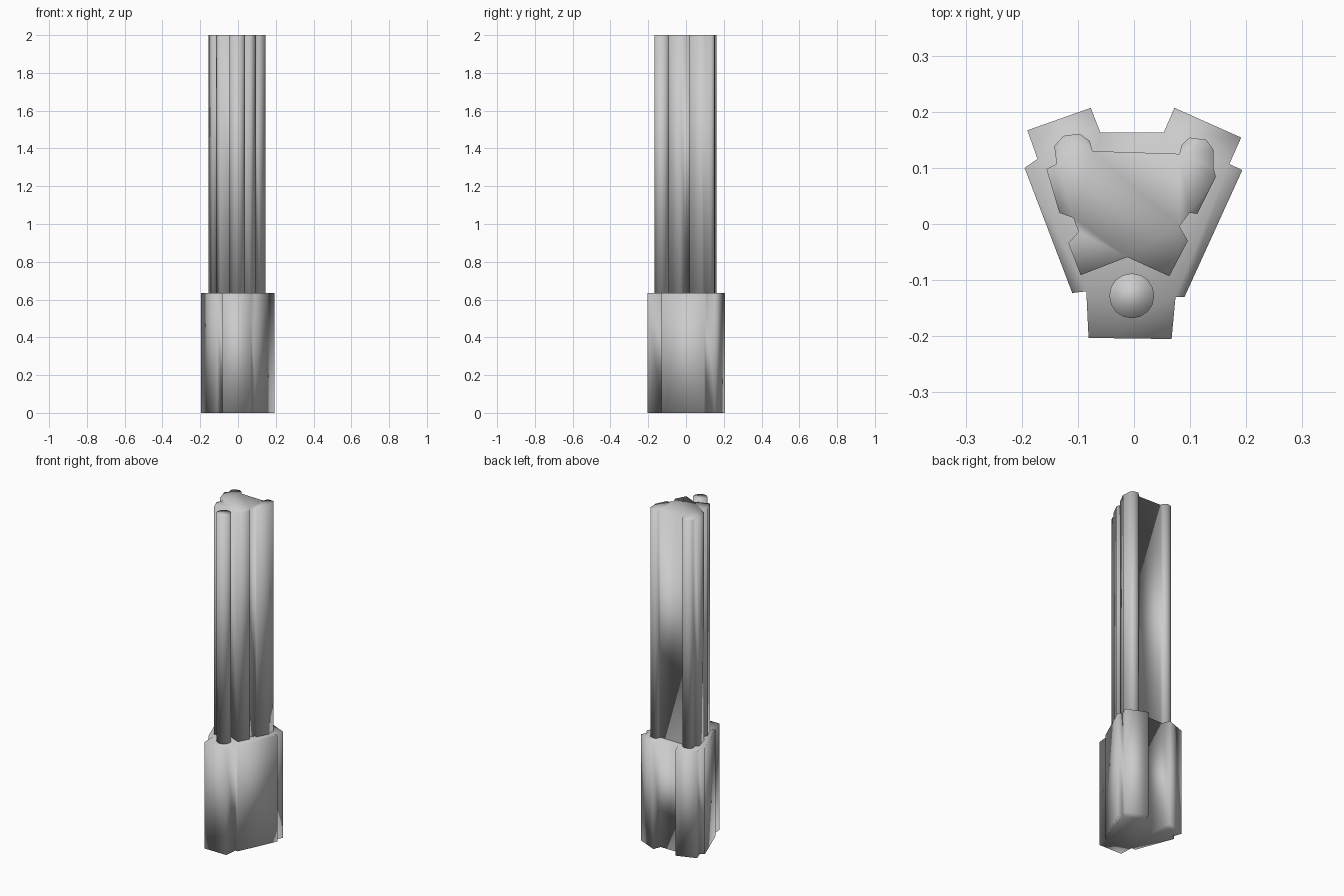
import bpy
import bmesh
import math
from mathutils import Vector

default_cube = bpy.data.objects.get("Cube")
if default_cube:
    bpy.data.objects.remove(default_cube, do_unlink=True)

# One plain grey for the whole model
grey = bpy.data.materials.new("plain_grey")
grey.use_nodes = True
colour = (0.6, 0.6, 0.6, 1)
grey.diffuse_color = colour
for node in grey.node_tree.nodes:
    if node.type == "BSDF_PRINCIPLED":
        node.inputs["Base Color"].default_value = colour


def extrude_profile(name, outline, bottom, top):
    """Make a smooth-shaded closed prism from a ground plan in thousandths."""
    builder = bmesh.new()
    corners = [builder.verts.new((x / 1000, y / 1000, bottom)) for x, y in outline]
    floor = builder.faces.new(corners)
    extruded = bmesh.ops.extrude_face_region(builder, geom=[floor], use_keep_orig=True)
    raised = [item for item in extruded["geom"] if isinstance(item, bmesh.types.BMVert)]
    bmesh.ops.translate(builder, verts=raised, vec=Vector((0, 0, top - bottom)))
    bmesh.ops.recalc_face_normals(builder, faces=builder.faces)
    caps = [face for face in builder.faces if len(face.verts) > 4]
    bmesh.ops.triangulate(builder, faces=caps)
    for face in builder.faces:
        face.smooth = True
    mesh = bpy.data.meshes.new(name)
    builder.to_mesh(mesh)
    builder.free()
    mesh.materials.append(grey)
    part = bpy.data.objects.new(name, mesh)
    bpy.context.collection.objects.link(part)
    return part


base_height = 0.635
full_height = 2

# Wide base: two rear wings, tapering sides and a square front block
base_plan = [
    (-190, 167), (-77, 207), (-60, 163), (53, 163), (72, 207), (191, 154),
    (170, 107), (193, 96), (90, -130), (74, -130), (67, -205), (-81, -203),
    (-85, -120), (-110, -123), (-195, 100), (-172, 116),
]
extrude_profile("base", base_plan, 0, base_height)

# Tall shaft: rounded rear ribs, notched sides and a V-shaped front groove
shaft_plan = [
    (-156, 98), (-138, 107), (-142, 139), (-126, 157), (-97, 161), (-79, 148),
    (-74, 130), (81, 125), (85, 141), (99, 154), (129, 150), (142, 132),
    (142, 98), (146, 84), (113, 18), (99, 20), (81, -4), (96, -30),
    (63, -93), (-12, -59), (-95, -91), (-117, -34), (-99, -14), (-108, 11),
    (-133, 20),
]
extrude_profile("shaft", shaft_plan, base_height, full_height)

# Round rod standing in front of the groove
sides = 16
rod_plan = []
for step in range(sides):
    angle = math.tau * step / sides
    rod_plan.append((-4 + 40 * math.cos(angle), -128 + 40 * math.sin(angle)))
extrude_profile("front_rod", rod_plan, base_height, full_height)
